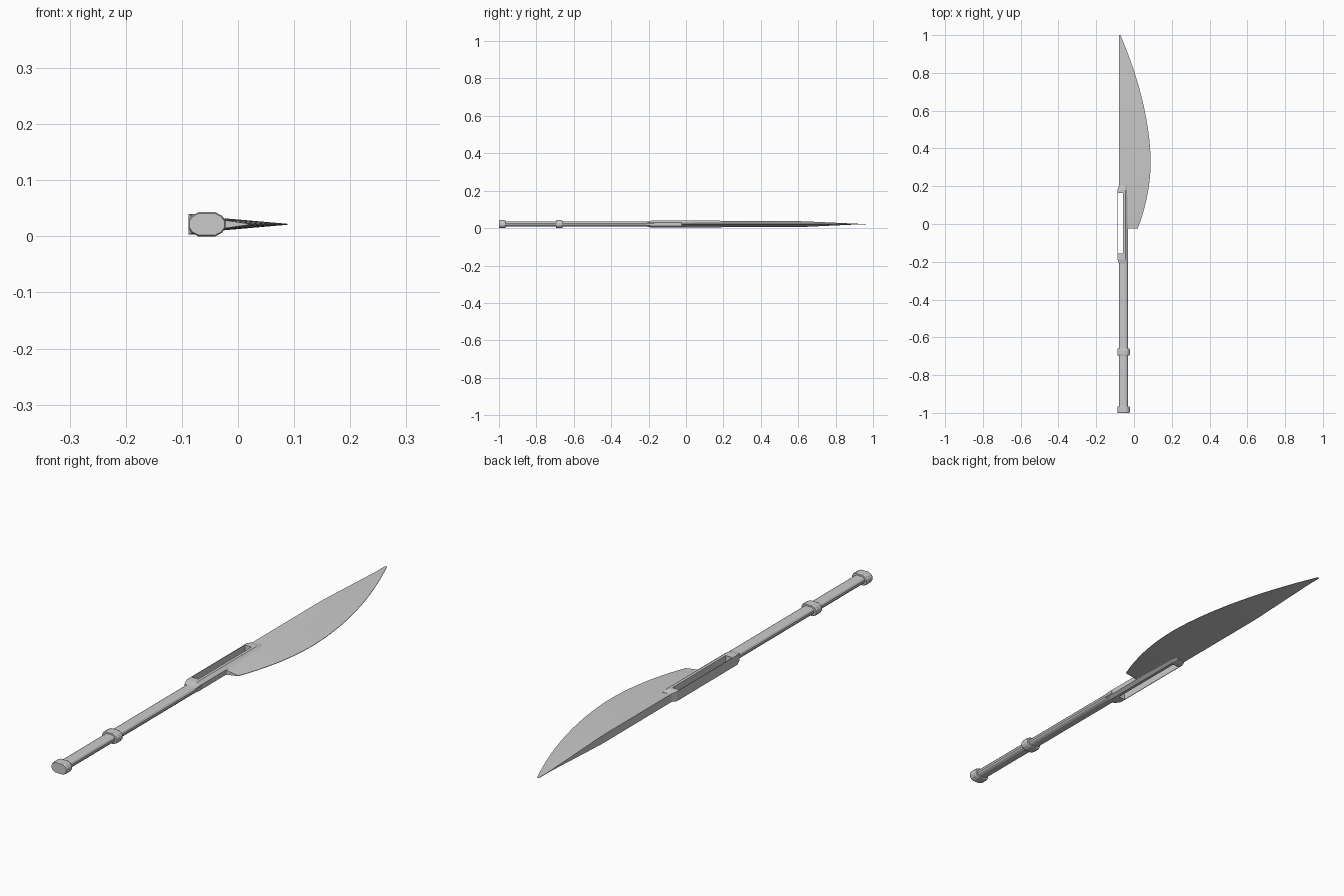
import bpy, bmesh

if "Cube" in bpy.data.objects:
    bpy.data.objects.remove(bpy.data.objects["Cube"])

ZC = 0.0215  # mid-plane height


def loft(name, sections):
    """Closed solid through matching (x, y, z) rings."""
    bm = bmesh.new()
    rings = [[bm.verts.new((x, y, ZC + z)) for x, y, z in s] for s in sections]
    n = len(rings[0])
    for a, b in zip(rings, rings[1:]):
        for i in range(n):
            j = (i + 1) % n
            bm.faces.new((a[i], a[j], b[j], b[i]))
    bm.faces.new(rings[0])
    bm.faces.new(rings[-1])
    bmesh.ops.recalc_face_normals(bm, faces=bm.faces)
    me = bpy.data.meshes.new(name)
    bm.to_mesh(me)
    bm.free()
    ob = bpy.data.objects.new(name, me)
    bpy.context.collection.objects.link(ob)
    return ob


def ring(y, half_w, half_h, cx=-0.0555):
    """Flattened twelve-sided grip section."""
    quarter = [(1, 0.3), (0.82, 0.7), (0.46, 1)]
    q = [(u * half_w, v * half_h) for u, v in quarter]
    pts = q + [(-u, v) for u, v in reversed(q)]
    pts += [(-u, -v) for u, v in q] + [(u, -v) for u, v in reversed(q)]
    return [(cx + u, y, v) for u, v in pts]


# Grip shaft
loft("grip_shaft", [ring(-0.99, 0.0235, 0.0135), ring(-0.17, 0.0235, 0.0135)])

# Pommel and collar bands
for name, y0, y1 in (("pommel", -1.0, -0.965), ("grip_collar", -0.695, -0.66)):
    loft(name, [ring(y0, 0.031, 0.0195), ring(y0 + 0.005, 0.033, 0.0215),
                ring(y1 - 0.005, 0.033, 0.0215), ring(y1, 0.031, 0.0195)])


# Slotted frame joining grip and blade
def frame_section(y, left, half):
    return [(left, y, half), (-0.046, y, half), (-0.033, y, half * 0.5),
            (-0.033, y, -half * 0.5), (-0.046, y, -half), (left, y, -half)]


frame = loft("slotted_frame", [frame_section(y, x, h) for y, x, h in (
    (-0.21, -0.079, 0.0135), (-0.185, -0.088, 0.0185),
    (0.18, -0.088, 0.0185), (0.205, -0.079, 0.0145))])


# Single-edged blade with a curved cutting edge and flat spine
def edge_x(y):
    if y < 0.33:
        return 0.088 - 0.069 * ((0.33 - y) / 0.355) ** 2
    return 0.088 - 0.160 * ((y - 0.33) / 0.67) ** 1.8


def blade_section(y):
    h = 0.0155 if y < 0.62 else max(0.0008, 0.0155 * (0.96 - y) / 0.34)
    e, s = edge_x(y), -0.08
    up = [(s + (e - s) * t, y, h + (min(h, 0.0009) - h) * t) for t in (0, 0.3, 0.65, 1)]
    return up + [(x, y, -z) for x, y, z in reversed(up)]


N = 28
blade = loft("blade", [blade_section(-0.025 + 1.025 * i / N) for i in range(N + 1)])

# Through slot cutter, shared by the frame and blade
cutter = loft("slot_cutter", [[(x, y, z) for x, z in
              ((-0.0855, 0.05), (-0.057, 0.05), (-0.057, -0.05), (-0.0855, -0.05))]
              for y in (-0.157, 0.163)])
shaft = bpy.data.objects["grip_shaft"]
for ob in (frame, blade, shaft):
    mod = ob.modifiers.new("slot", 'BOOLEAN')
    mod.operation, mod.object, mod.solver = 'DIFFERENCE', cutter, 'EXACT'
cutter.hide_render = True
cutter.hide_set(True)

# Smooth blade faces, crisp edges
for ob in bpy.context.view_layer.objects:
    ob.select_set(ob == blade)
bpy.context.view_layer.objects.active = blade
bpy.ops.object.shade_smooth_by_angle(angle=0.4)
